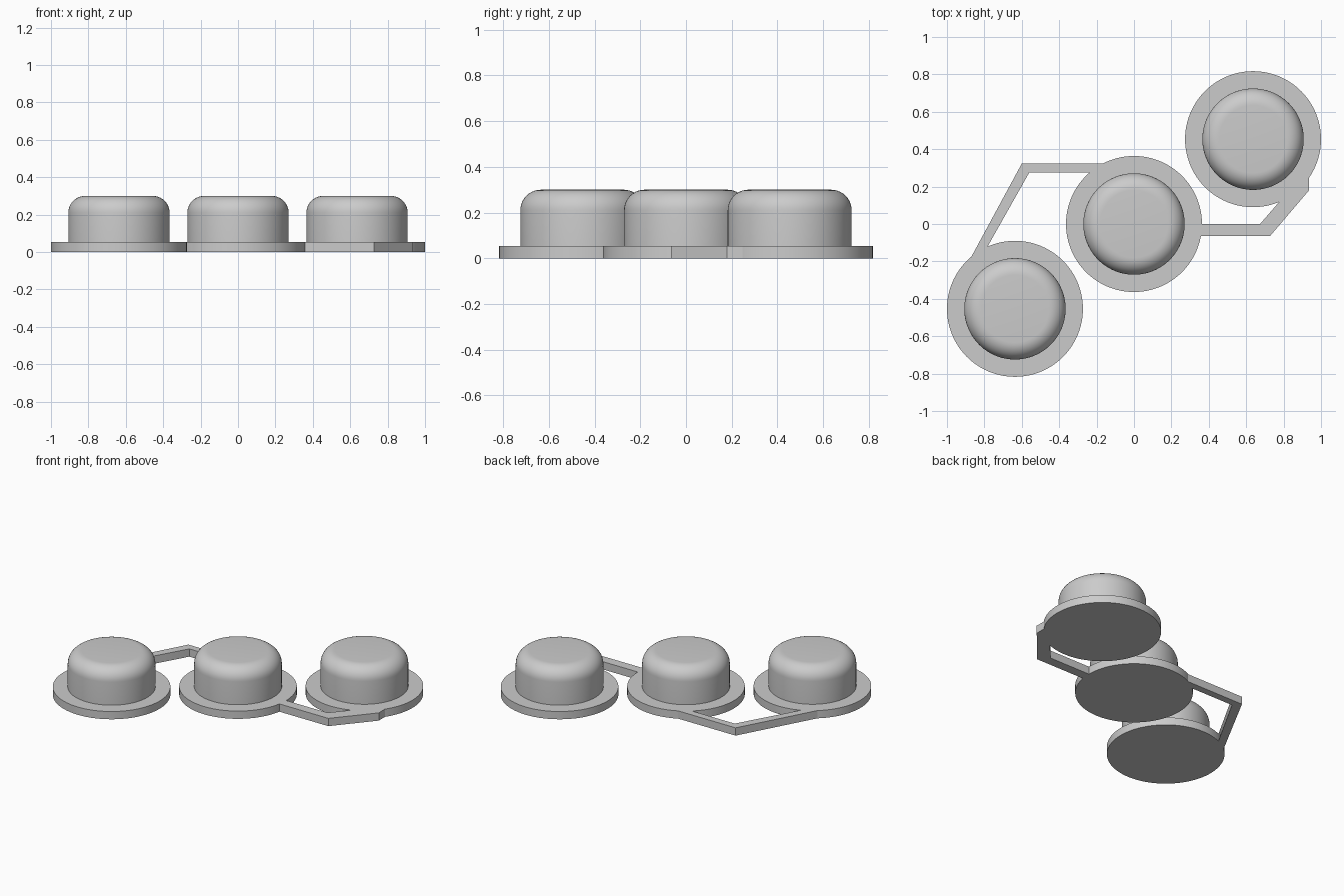
import bpy, bmesh, math

cube = bpy.data.objects.get("Cube")
if cube:
    bpy.data.objects.remove(cube, do_unlink=True)

SEGMENTS = 96
BASE_RADIUS, BASE_TOP = 0.3635, 0.053
BUTTON_RADIUS, BUTTON_TOP, FILLET = 0.271, 0.3, 0.09
OFFSET = (0.6365, 0.4535)

# One grey finish for the whole model
grey = bpy.data.materials.new("matte_grey")
grey.use_nodes = True
colour = (0.6, 0.6, 0.6, 1)
grey.diffuse_color = colour
grey.node_tree.nodes["Principled BSDF"].inputs["Base Color"].default_value = colour


def finish(name, bm, location=(0, 0, 0)):
    bmesh.ops.recalc_face_normals(bm, faces=bm.faces)
    mesh = bpy.data.meshes.new(name)
    bm.to_mesh(mesh)
    bm.free()
    mesh.materials.append(grey)
    obj = bpy.data.objects.new(name, mesh)
    obj.location = location
    bpy.context.collection.objects.link(obj)
    bpy.ops.object.select_all(action="DESELECT")
    obj.select_set(True)
    bpy.context.view_layer.objects.active = obj
    bpy.ops.object.shade_smooth_by_angle(angle=math.radians(30))
    return obj


def disc(name, x, y, radius, bottom, top, fillet=0):
    bm = bmesh.new()
    bmesh.ops.create_cone(bm, cap_ends=True, segments=SEGMENTS, radius1=radius,
                          radius2=radius, depth=top - bottom)
    if fillet:
        rim = [e for e in bm.edges if all(v.co.z > 0 for v in e.verts)]
        bmesh.ops.bevel(bm, geom=rim, offset=fillet, offset_type="OFFSET",
                        segments=10, profile=0.5, affect="EDGES")
    finish(name, bm, (x, y, (top + bottom) / 2))


def strap(name, outline):
    bm = bmesh.new()
    face = bm.faces.new([bm.verts.new((x, y, 0)) for x, y in outline])
    grown = bmesh.ops.extrude_face_region(bm, geom=[face], use_keep_orig=True)
    for v in grown["geom"]:
        if isinstance(v, bmesh.types.BMVert):
            v.co.z = BASE_TOP
    finish(name, bm)


# Three round buttons on flanged bases, in a diagonal row
for side, k in (("right", -1), ("centre", 0), ("left", 1)):
    x, y = k * OFFSET[0], k * OFFSET[1]
    disc(side + "_base", x, y, BASE_RADIUS, 0, BASE_TOP)
    disc(side + "_button", x, y, BUTTON_RADIUS, BASE_TOP, BUTTON_TOP, FILLET)

# Bent flat straps linking neighbouring bases
strap("right_strap", [(-0.15, 0.323), (-0.6, 0.323), (-0.882, -0.198),
                      (-0.79, -0.133), (-0.56, 0.275), (-0.22, 0.275)])
strap("left_strap", [(0.34, -0.065), (0.727, -0.065), (0.936, 0.18), (0.936, 0.25),
                     (0.9, 0.27), (0.79, 0.134), (0.674, 0), (0.34, 0)])
